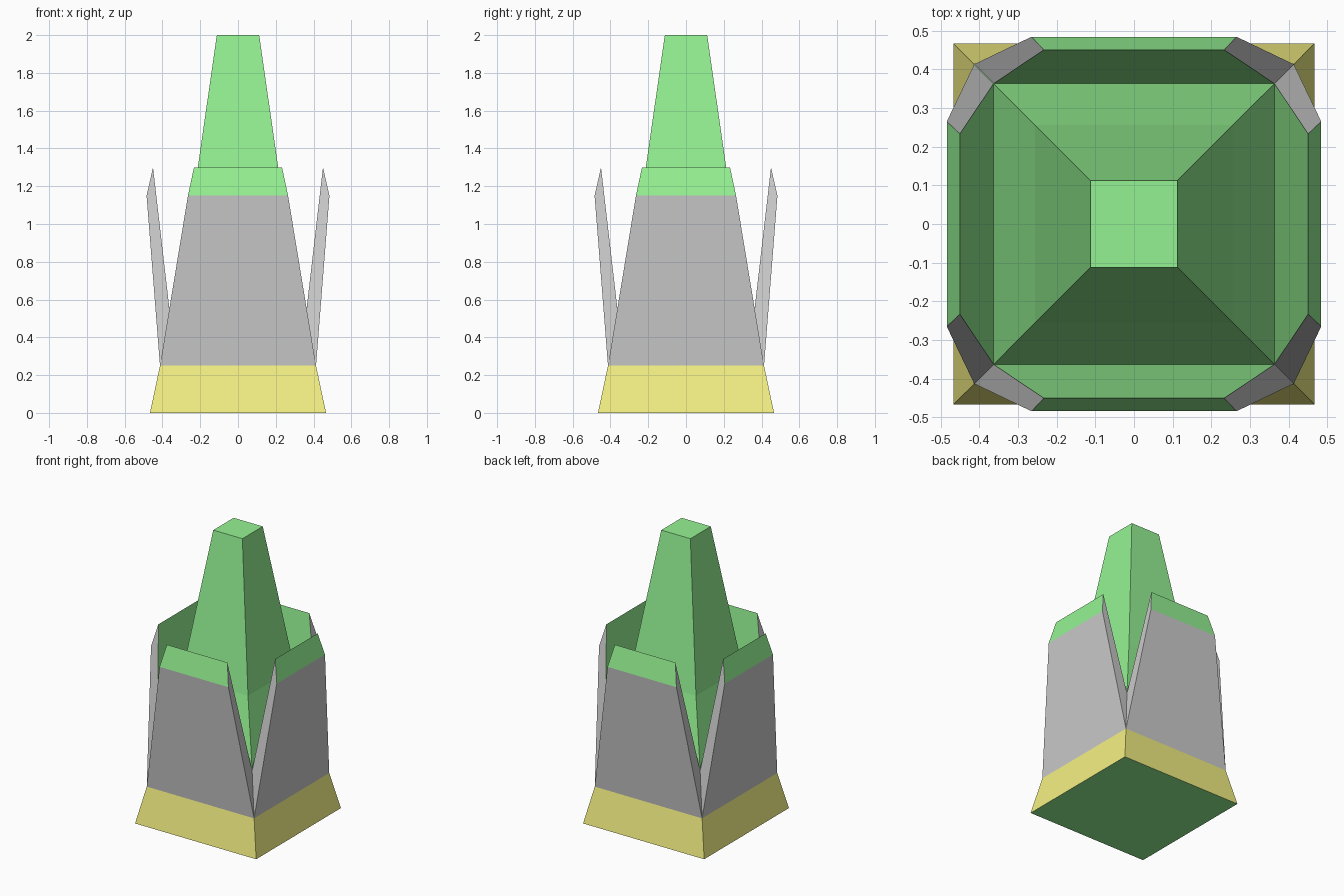
import bpy
import bmesh
from math import pi
from mathutils import Matrix

if "Cube" in bpy.data.objects:
    bpy.data.objects.remove(bpy.data.objects["Cube"])


def material(name, color):
    m = bpy.data.materials.new(name)
    m.diffuse_color = (*color, 1)
    m.use_nodes = True
    m.node_tree.nodes["Principled BSDF"].inputs["Base Color"].default_value = m.diffuse_color
    return m


GREEN = material("green", (0.30, 0.89, 0.29))
YELLOW = material("yellow", (0.90, 0.87, 0.23))


def finish(name, bm, mats):
    mesh = bpy.data.meshes.new(name)
    bm.normal_update()
    bm.to_mesh(mesh)
    bm.free()
    for m in mats:
        mesh.materials.append(m)
    obj = bpy.data.objects.new(name, mesh)
    bpy.context.collection.objects.link(obj)


def square_loft(name, levels, mats, bottom=None, top=None):
    """Stack square rings given as (half width, z); caps take a material index."""
    bm = bmesh.new()
    rings = [[bm.verts.new((sx * h, sy * h, z))
              for sx, sy in ((-1, -1), (1, -1), (1, 1), (-1, 1))]
             for h, z in levels]
    for a, b in zip(rings, rings[1:]):
        for i in range(4):
            j = (i + 1) % 4
            bm.faces.new((a[i], a[j], b[j], b[i]))
    if bottom is not None:
        bm.faces.new(rings[0][::-1]).material_index = bottom
    if top is not None:
        bm.faces.new(rings[-1]).material_index = top
    finish(name, bm, mats)


# Flared foot with green underside
square_loft("base", [(0.466, 0), (0.413, 0.25)], [YELLOW, GREEN], bottom=1)

# Central spire, rising from the valley between the walls
square_loft("spire", [(0.363, 0.55), (0.256, 1.0), (0.112, 2.0)], [GREEN], top=0)

# Four tapered walls: cross-section points are (half width, distance out, z)
section = [(0.413, 0.413, 0.25), (0.265, 0.484, 1.15),
           (0.233, 0.450, 1.30), (0.363, 0.363, 0.55)]
for k, side in enumerate(("front", "right", "back", "left")):
    bm = bmesh.new()
    left = [bm.verts.new((-w, -d, z)) for w, d, z in section]
    right = [bm.verts.new((w, -d, z)) for w, d, z in section]
    # grey outside, green bevel, green inside
    for i, mat in enumerate((0, 1, 1)):
        f = bm.faces.new((left[i], right[i], right[i + 1], left[i + 1]))
        f.material_index = mat
    # grey ends
    bm.faces.new(left)
    bm.faces.new(right[::-1])
    bm.transform(Matrix.Rotation(k * pi / 2, 4, 'Z'))
    finish(side + "_wall", bm, [None, GREEN])
